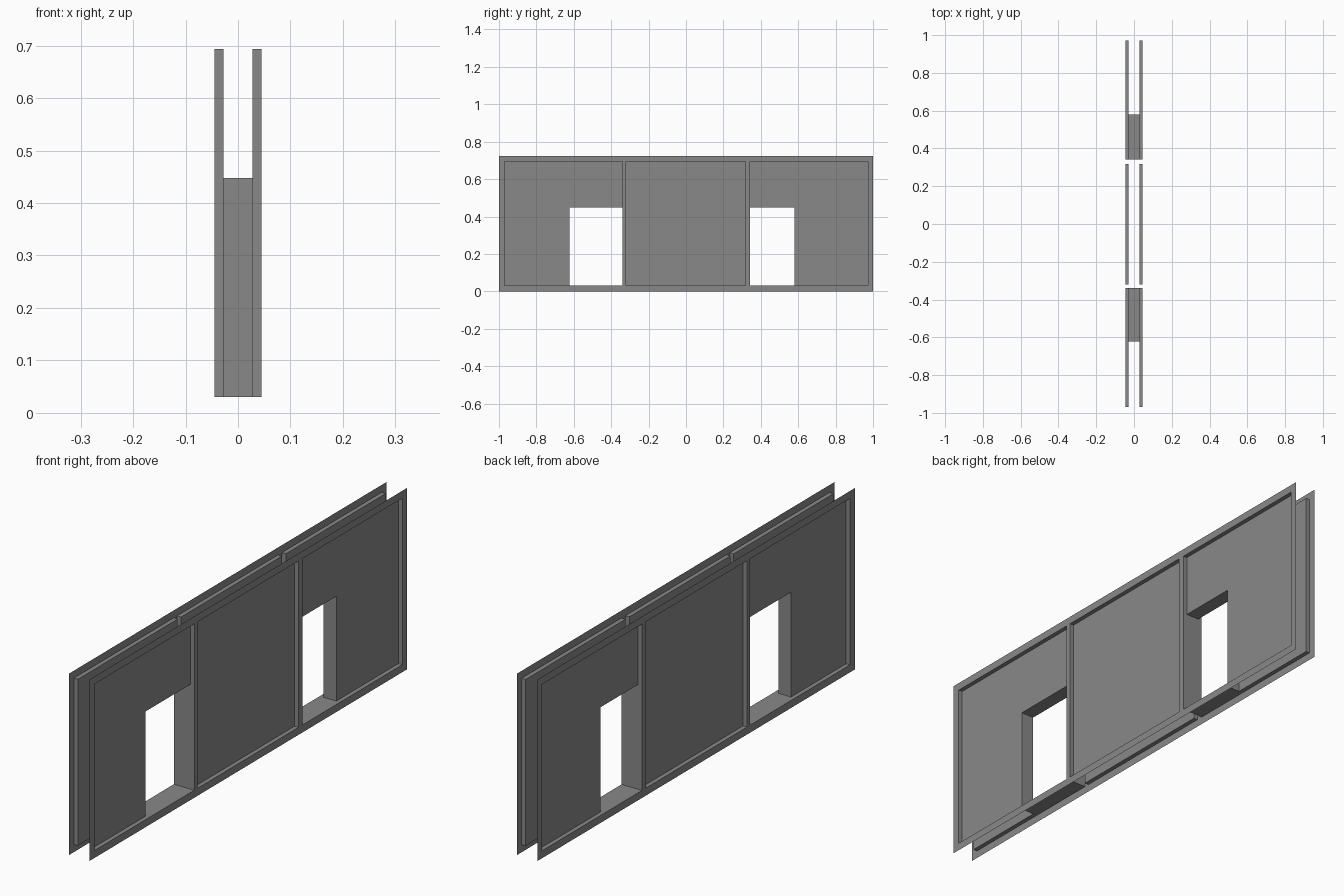
import bpy
import bmesh
from mathutils import Vector

cube = bpy.data.objects.get("Cube")
if cube:
    bpy.data.objects.remove(cube, do_unlink=True)

# Outline of the wall, its recessed panels and its door openings
Y_END, TOP = 1.0, 0.724
SILL, HEAD, DOOR_HEAD = 0.03, 0.694, 0.448
PANELS = [(-0.97, -0.34), (-0.32, 0.317), (0.342, 0.972)]
DOORS = [(-0.622, -0.34), (0.342, 0.58)]
FRAME_X, PANEL_X, DOOR_X = 0.045, 0.028, 0.0

grey = bpy.data.materials.new("plain grey")
grey.use_nodes = True
colour = (0.25, 0.25, 0.25, 1.0)
grey.diffuse_color = colour
grey.node_tree.nodes["Principled BSDF"].inputs["Base Color"].default_value = colour

parts = {name: bmesh.new() for name in ("wall_frame", "recessed_panels", "door_linings")}


def inside(value, spans):
    return any(a < value < b for a, b in spans)


def depth(y, z):
    """Distance of the surface from the middle of the wall."""
    if inside(y, DOORS) and SILL < z < DOOR_HEAD:
        return DOOR_X
    if inside(y, PANELS) and SILL < z < HEAD:
        return PANEL_X
    return FRAME_X


def quad(part, corners, normal):
    bm = parts[part]
    face = bm.faces.new([bm.verts.new(c) for c in corners])
    face.normal_update()
    if face.normal.dot(Vector(normal)) < 0:
        face.normal_flip()


def reveal(d0, d1, start, end, axis):
    """Wall across a step in depth, facing the deeper side."""
    if d0 == d1:
        return
    part = "door_linings" if DOOR_X in (d0, d1) else "recessed_panels"
    corners = [(d0, *start), (d1, *start), (d1, *end), (d0, *end)]
    sign = 1 if d1 < d0 else -1
    quad(part, corners, Vector(axis) * sign)


ys = sorted({-Y_END, Y_END, *[v for span in PANELS + DOORS for v in span]})
zs = [0.0, SILL, DOOR_HEAD, HEAD, TOP]
cells = [[depth((y0 + y1) / 2, (z0 + z1) / 2) for z0, z1 in zip(zs, zs[1:])]
         for y0, y1 in zip(ys, ys[1:])]

# Flat faces of the frame and panels, then the reveals between them
for i, column in enumerate(cells):
    y0, y1 = ys[i], ys[i + 1]
    for j, d in enumerate(column):
        z0, z1 = zs[j], zs[j + 1]
        if d != DOOR_X:
            part = "wall_frame" if d == FRAME_X else "recessed_panels"
            quad(part, [(d, y0, z0), (d, y1, z0), (d, y1, z1), (d, y0, z1)], (1, 0, 0))
        if i + 1 < len(cells):
            reveal(d, cells[i + 1][j], (y1, z0), (y1, z1), (0, 1, 0))
        if j + 1 < len(column):
            reveal(d, column[j + 1], (y0, z1), (y1, z1), (0, 0, 1))

# One side is modelled and mirrored through the wall's middle
for name, bm in parts.items():
    bmesh.ops.remove_doubles(bm, verts=bm.verts, dist=0.0001)
    mesh = bpy.data.meshes.new(name)
    bm.to_mesh(mesh)
    bm.free()
    mesh.materials.append(grey)
    obj = bpy.data.objects.new(name, mesh)
    bpy.context.collection.objects.link(obj)
    mirror = obj.modifiers.new("other side", "MIRROR")
    mirror.use_axis[0] = True
